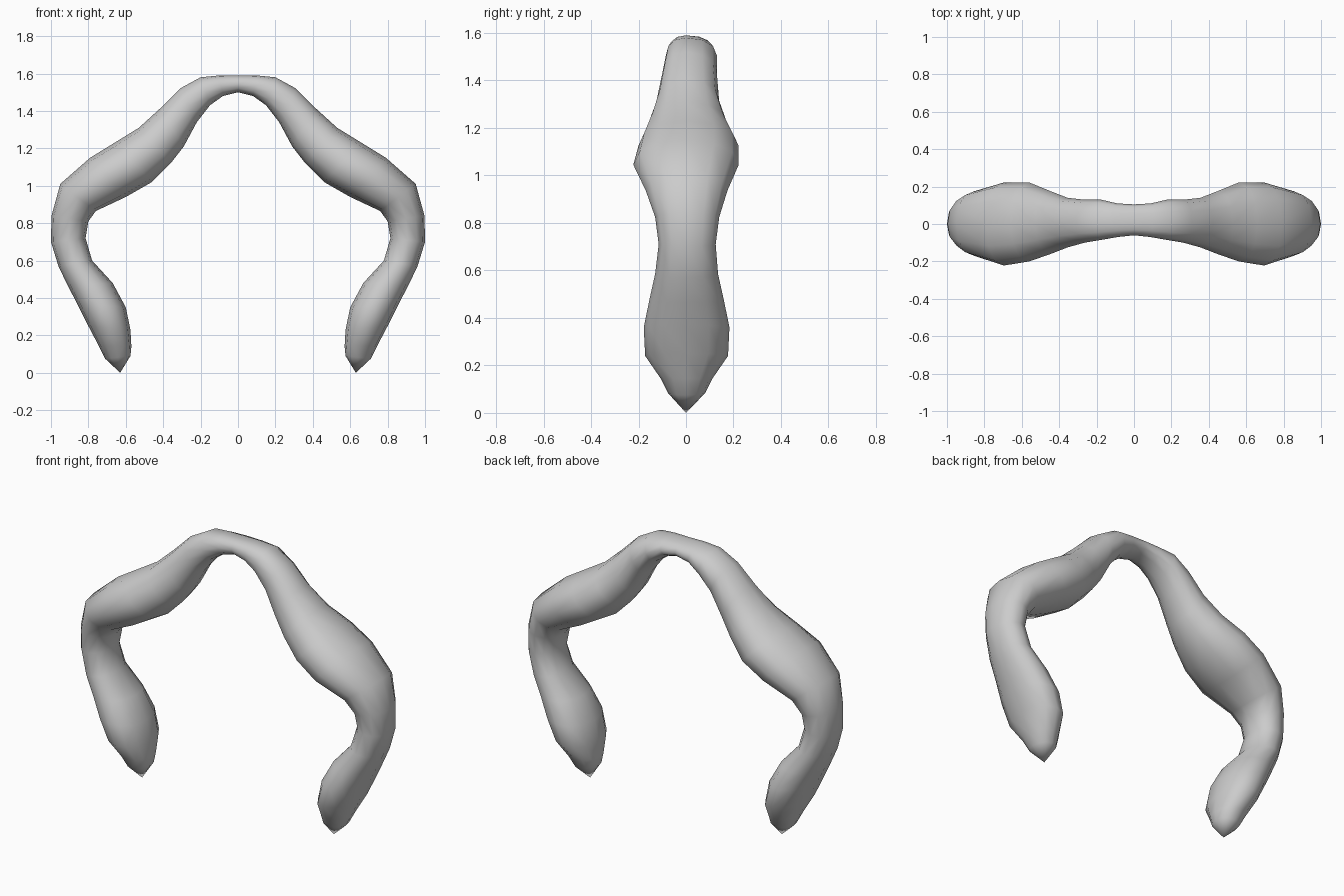
import bpy, bmesh, math

# Half-arch sections: outer x, outer z, inner x, inner z, front depth, back depth
SECTIONS = [
    (0.00, 1.59, 0.00, 1.50, 0.06, 0.105),
    (0.10, 1.59, 0.08, 1.48, 0.07, 0.11),
    (0.20, 1.58, 0.15, 1.43, 0.085, 0.13),
    (0.31, 1.52, 0.22, 1.34, 0.10, 0.13),
    (0.42, 1.41, 0.29, 1.21, 0.125, 0.14),
    (0.53, 1.31, 0.36, 1.12, 0.16, 0.175),
    (0.66, 1.23, 0.46, 1.02, 0.20, 0.222),
    (0.79, 1.15, 0.60, 0.94, 0.222, 0.222),
    (0.95, 1.01, 0.76, 0.865, 0.17, 0.175),
    (0.997, 0.84, 0.80, 0.81, 0.13, 0.14),
    (1.00, 0.70, 0.815, 0.72, 0.115, 0.125),
    (0.96, 0.57, 0.78, 0.60, 0.13, 0.135),
    (0.91, 0.465, 0.67, 0.48, 0.155, 0.16),
    (0.86, 0.37, 0.60, 0.35, 0.178, 0.183),
    (0.80, 0.25, 0.575, 0.23, 0.172, 0.177),
    (0.745, 0.145, 0.57, 0.14, 0.105, 0.11),
    (0.71, 0.075, 0.575, 0.09, 0.075, 0.08),
]
TIP = (0.63, 0.0, 0.0)
SIDES = 12


def soft(v):
    # Slightly fuller than a plain ellipse
    return math.copysign(abs(v) ** 0.92, v)


def add_ring(bm, section):
    ox, oz, ix, iz, front, back = section
    verts = []
    for k in range(SIDES):
        a = 2 * math.pi * k / SIDES
        c, s = soft(math.cos(a)), soft(math.sin(a))
        t = (1 - c) / 2
        y = s * (back if s > 0 else front)
        verts.append(bm.verts.new((ox + (ix - ox) * t, y, oz + (iz - oz) * t)))
    return verts


# One half of the arch, lofted from crown to tip
bm = bmesh.new()
rings = [add_ring(bm, s) for s in SECTIONS]
for a, b in zip(rings, rings[1:]):
    for k in range(SIDES):
        n = (k + 1) % SIDES
        bm.faces.new((a[k], a[n], b[n], b[k]))
tip = bm.verts.new(TIP)
for k in range(SIDES):
    bm.faces.new((rings[-1][k], rings[-1][(k + 1) % SIDES], tip))

# Mirrored half, welded at the crown
bmesh.ops.mirror(bm, geom=bm.verts[:] + bm.edges[:] + bm.faces[:],
                 axis='X', merge_dist=0.001)
bmesh.ops.remove_doubles(bm, verts=bm.verts, dist=0.001)
bmesh.ops.recalc_face_normals(bm, faces=bm.faces)

mesh = bpy.data.meshes.new("curved_arch")
bm.to_mesh(mesh)
bm.free()
for p in mesh.polygons:
    p.use_smooth = True
arch = bpy.data.objects.new("curved_arch", mesh)
bpy.context.collection.objects.link(arch)
